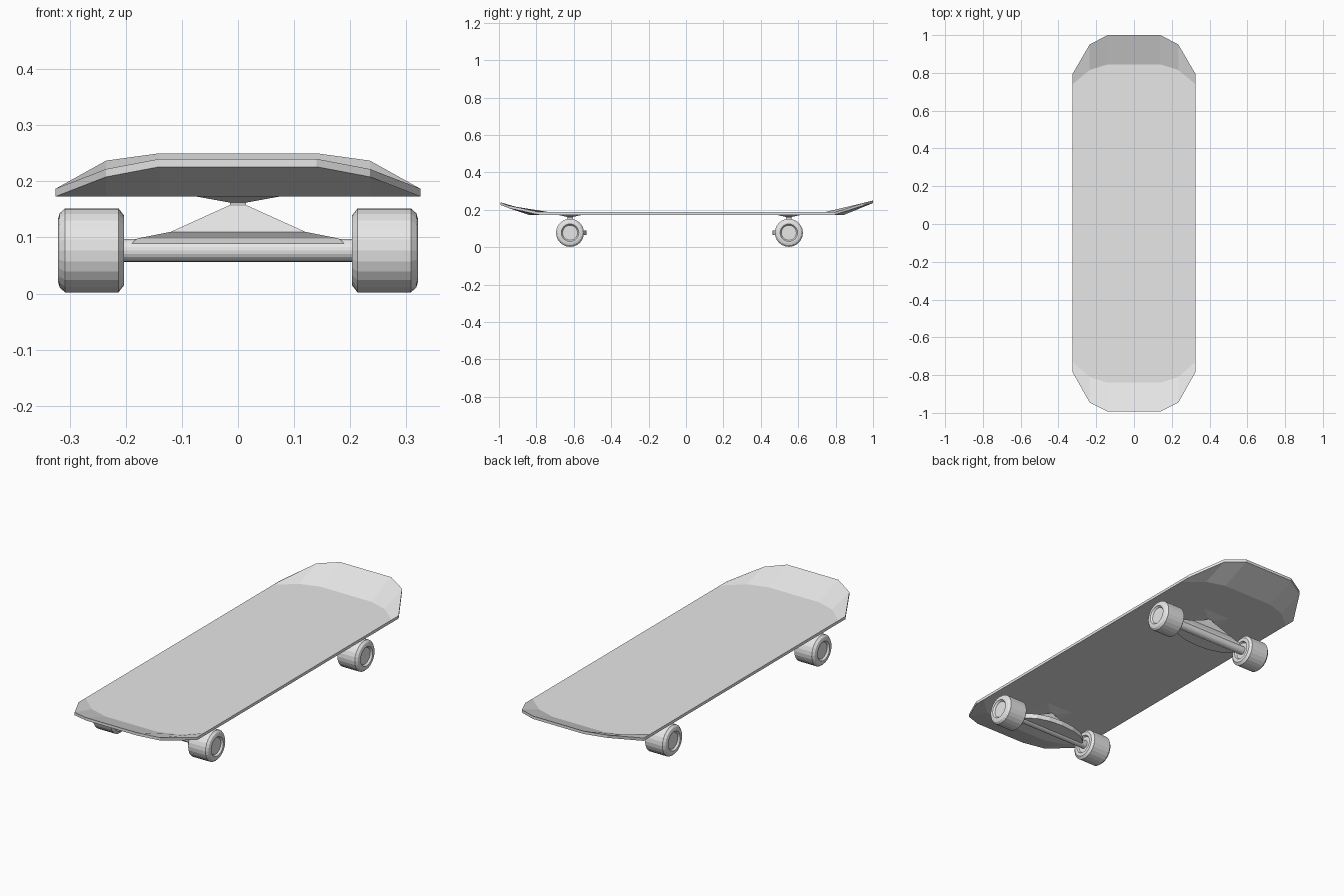
import bpy
import bmesh
import math

cube = bpy.data.objects.get("Cube")
if cube:
    bpy.data.objects.remove(cube)

grey = bpy.data.materials.new("plain grey")
grey.use_nodes = True
grey.diffuse_color = (0.8, 0.8, 0.8, 1)
grey.node_tree.nodes["Principled BSDF"].inputs["Base Color"].default_value = (0.8, 0.8, 0.8, 1)


def finish(name, bm):
    bmesh.ops.recalc_face_normals(bm, faces=bm.faces)
    mesh = bpy.data.meshes.new(name)
    bm.to_mesh(mesh)
    bm.free()
    mesh.materials.append(grey)
    obj = bpy.data.objects.new(name, mesh)
    bpy.context.collection.objects.link(obj)
    return obj


def loft(name, rings, closed=False):
    """Skin a list of equal-length point rings; cap the ends unless closed."""
    bm = bmesh.new()
    loops = [[bm.verts.new(p) for p in ring] for ring in rings]
    pairs = list(zip(loops, loops[1:]))
    if closed:
        pairs.append((loops[-1], loops[0]))
    for a, b in pairs:
        for i in range(len(a)):
            j = (i + 1) % len(a)
            bm.faces.new((a[i], a[j], b[j], b[i]))
    if not closed:
        bm.faces.new(loops[0])
        bm.faces.new(loops[-1])
    return finish(name, bm)


def turned(name, profile, y, z, sides=24):
    """Turn (x, radius) pairs around an axle running along x."""
    angles = [2 * math.pi * i / sides for i in range(sides)]
    return loft(name, [[(x, y + r * math.cos(a), z + r * math.sin(a)) for a in angles]
                       for x, r in profile])


def stack(name, y, levels):
    """Stack rectangles given as (height, half width, half depth)."""
    return loft(name, [[(sx * hx, y + sy * hy, z)
                        for sx, sy in ((-1, -1), (1, -1), (1, 1), (-1, 1))]
                       for z, hx, hy in levels])


# Deck: flat middle with a faceted, upturned nose and tail
FLAT = 0.187
half_widths = (0.14, 0.235, 0.325)
nose_tip = ((-0.993, 0.24), (-0.945, 0.222), (-0.785, FLAT))
nose_bend = ((-0.84, FLAT), (-0.81, FLAT), (-0.73, FLAT))
tail_bend = ((0.845, FLAT), (0.815, FLAT), (0.74, FLAT))
tail_tip = ((1.0, 0.25), (0.95, 0.237), (0.795, FLAT))

bm = bmesh.new()
rows = []
for row in (nose_tip, nose_bend, tail_bend, tail_tip):
    side = [(x, y, z) for x, (y, z) in zip(half_widths, row)]
    points = [(-x, y, z) for x, y, z in reversed(side)] + side
    rows.append([bm.verts.new(p) for p in points])
for a, b in zip(rows, rows[1:]):
    for i in range(len(a) - 1):
        bm.faces.new((a[i], a[i + 1], b[i + 1], b[i]))
under = bmesh.ops.extrude_face_region(bm, geom=bm.faces[:], use_keep_orig=True)
lower = [v for v in under["geom"] if isinstance(v, bmesh.types.BMVert)]
bmesh.ops.translate(bm, verts=lower, vec=(0, 0, -0.014))
finish("deck", bm)

# Trucks and wheels
AXLE_Z = 0.077
wheel_profile = ((0.212, 0.04), (0.203, 0.045), (0.203, 0.062), (0.213, 0.075),
                 (0.308, 0.075), (0.318, 0.066), (0.321, 0.055), (0.321, 0.047),
                 (0.312, 0.04))

for end, y, inward in (("front", -0.62, 1), ("back", 0.55, -1)):
    turned(end + "_axle", ((-0.23, 0.0205), (0.23, 0.0205)), y, AXLE_Z, 20)
    stack(end + "_hanger", y, ((0.08, 0.2, 0.015), (0.098, 0.18, 0.018),
                               (0.11, 0.12, 0.026), (0.158, 0.014, 0.014)))
    stack(end + "_base_plate", y, ((0.155, 0.014, 0.014), (0.162, 0.014, 0.016),
                                   (0.174, 0.08, 0.07)))

    # Curved horizontal wing facing the middle of the board
    arc = [math.pi * i / 8 for i in range(9)]
    loft(end + "_hanger_wing",
         [[(0.19 * math.cos(a), y + inward * 0.087 * math.sin(a), z) for a in arc]
          for z in (0.065, 0.09)])

    for label, sign in (("left", 1), ("right", -1)):
        turned(f"{end}_{label}_wheel", [(sign * x, r) for x, r in wheel_profile], y, AXLE_Z)
